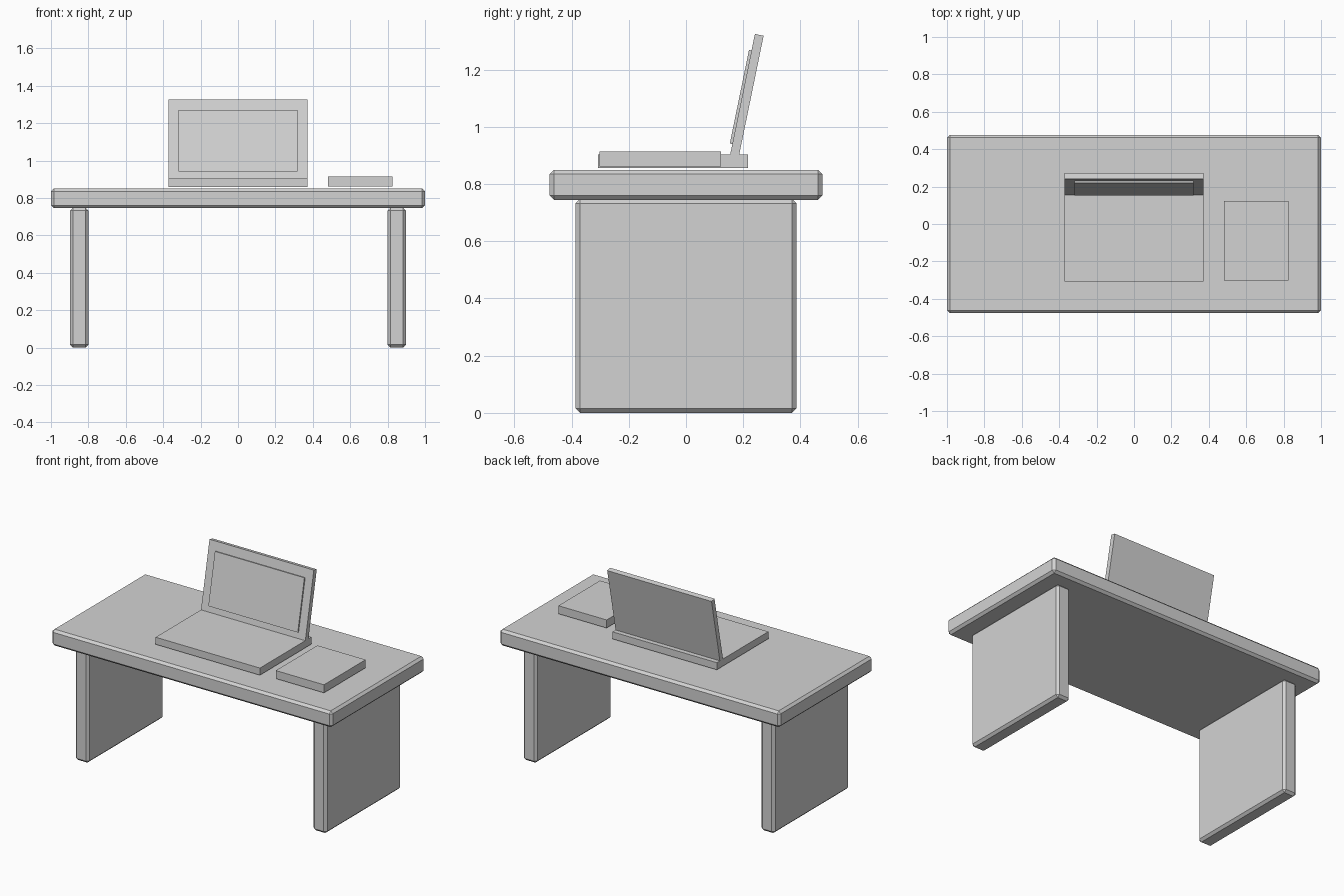
import bpy
import math
from mathutils import Matrix, Vector

if "Cube" in bpy.data.objects:
    bpy.data.objects.remove(bpy.data.objects["Cube"])

grey = bpy.data.materials.new("plain_grey")
grey.diffuse_color = (0.65, 0.65, 0.65, 1)
grey.use_nodes = True
grey.node_tree.nodes["Principled BSDF"].inputs["Base Color"].default_value = grey.diffuse_color


def box(name, lo, hi, chamfer=0.0):
    """Flat-faced box between two corners, with optional chamfered edges."""
    lo, hi = Vector(lo), Vector(hi)
    bpy.ops.mesh.primitive_cube_add(size=1)
    ob = bpy.context.object
    ob.name = name
    ob.data.transform(Matrix.Translation((lo + hi) / 2) @ Matrix.Diagonal((*(hi - lo), 1)))
    ob.data.materials.append(grey)
    if chamfer:
        mod = ob.modifiers.new("chamfer", 'BEVEL')
        mod.width = chamfer
        mod.segments = 1
    return ob


# Desk: chamfered top on two slab legs
box("desk_top", (-1, -0.477, 0.745), (1, 0.477, 0.85), 0.015)
for side, x in (("left", -0.8485), ("right", 0.8485)):
    box(side + "_leg", (x - 0.0485, -0.386, 0), (x + 0.0485, 0.386, 0.748), 0.015)

# Laptop base and the small pad beside it
box("laptop_base", (-0.372, -0.308, 0.857), (0.372, 0.217, 0.903))
box("side_pad", (0.481, -0.302, 0.862), (0.825, 0.122, 0.914))

# Laptop lid and display, built hanging from the lid's top front edge, then leaned back
lid = box("laptop_lid", (-0.372, 0, -0.438), (0.372, 0.031, 0))
display = box("laptop_display", (-0.319, -0.009, -0.393), (0.319, 0.004, -0.059))
for ob in (lid, display):
    ob.location = (0, 0.241, 1.325)
    ob.rotation_euler.x = -math.radians(11.6)
